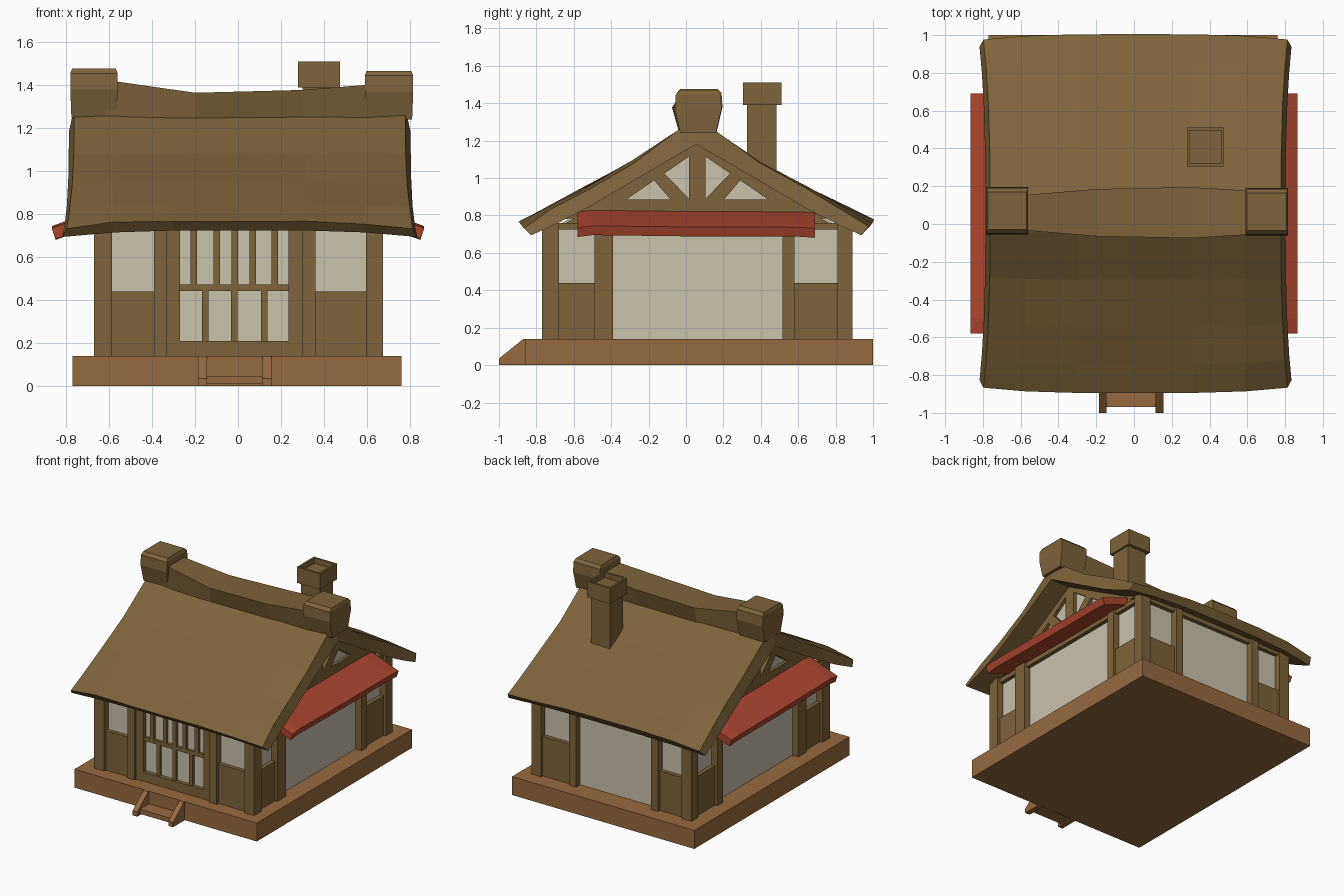
import bpy, bmesh, random

random.seed(4)
default = bpy.data.objects.get("Cube")
if default:
    bpy.data.objects.remove(default, do_unlink=True)


def material(name, colour):
    mat = bpy.data.materials.new(name)
    mat.use_nodes = True
    mat.diffuse_color = (*colour, 1)
    mat.node_tree.nodes["Principled BSDF"].inputs["Base Color"].default_value = (*colour, 1)
    return mat


brown = material("thatch_and_timber_brown", (0.205, 0.127, 0.044))
wood = material("deck_wood", (0.305, 0.147, 0.05))
red = material("awning_red", (0.41, 0.06, 0.027))
plaster = material("pale_plaster", (0.59, 0.54, 0.42))


def finish(name, bm, mat):
    bmesh.ops.recalc_face_normals(bm, faces=bm.faces)
    mesh = bpy.data.meshes.new(name)
    bm.to_mesh(mesh)
    bm.free()
    mesh.materials.append(mat)
    obj = bpy.data.objects.new(name, mesh)
    bpy.context.collection.objects.link(obj)
    return obj


def loft(bm, sections, cap=True):
    """Join equal closed loops of points into a skin."""
    rings = [[bm.verts.new(p) for p in loop] for loop in sections]
    count = len(rings[0])
    for a, b in zip(rings, rings[1:]):
        for i in range(count):
            j = (i + 1) % count
            bm.faces.new((a[i], a[j], b[j], b[i]))
    if cap:
        bm.faces.new(rings[0])
        bm.faces.new(rings[-1])
    return rings


def add_box(bm, x, y, z):
    loft(bm, [[(x[0], y[0], h), (x[1], y[0], h), (x[1], y[1], h), (x[0], y[1], h)] for h in z])


def boxes(name, mat, parts):
    bm = bmesh.new()
    for part in parts:
        add_box(bm, *part)
    return finish(name, bm, mat)


def prisms(name, mat, x0, x1, outlines):
    """Extrude y-z outlines along x."""
    bm = bmesh.new()
    for outline in outlines:
        loft(bm, [[(x, y, z) for y, z in outline] for x in (x0, x1)])
    return finish(name, bm, mat)


MID = 0.06              # y of the ridge line
FLOOR, TOP = 0.14, 0.76
WEST, EAST, SOUTH, NORTH = -0.67, 0.675, -0.77, 0.89

# Deck and front steps
boxes("deck", wood, [((-0.77, 0.76), (-0.86, 1.0), (0, FLOOR))])
boxes("step_tread", wood, [((-0.15, 0.12), (-0.97, -0.85), (0.01, 0.045))])
for side, x in (("right", -0.185), ("left", 0.115)):
    prisms("step_stringer_" + side, wood, x, x + 0.04,
           [[(-1, 0), (-0.855, 0), (-0.855, FLOOR), (-0.87, FLOOR), (-1, 0.035)]])

# Plaster core
boxes("plaster_walls", plaster,
      [((WEST + 0.05, EAST - 0.05), (SOUTH + 0.05, NORTH - 0.05), (FLOOR, TOP))])

# Corner posts
boxes("corner_posts", brown,
      [(x, y, (FLOOR, TOP)) for x in ((WEST, WEST + 0.085), (EAST - 0.08, EAST))
       for y in ((SOUTH, SOUTH + 0.09), (NORTH - 0.08, NORTH))])


def facade_part(axis, plane, sign, u, depth, z):
    """Box on a wall: u runs along the wall, depth is measured inward."""
    across = tuple(sorted((plane - sign * depth, plane - sign * 0.08)))
    return (u, across, z) if axis == "x" else (across, u, z)


# Timber framing on each wall: inner posts, panels under windows, top beam
walls = {
    "front": ("x", SOUTH, -1, WEST, EAST, (-0.39, -0.33), (0.30, 0.36)),
    "back": ("x", NORTH, 1, WEST, EAST, (-0.39, -0.33), (0.30, 0.36)),
    "left": ("y", EAST, 1, SOUTH, NORTH, (-0.49, -0.39), (0.515, 0.58)),
    "right": ("y", WEST, -1, SOUTH, NORTH, (-0.49, -0.39), (0.515, 0.58)),
}
for name, (axis, plane, sign, start, end, post_a, post_b) in walls.items():
    where = (axis, plane, sign)
    boxes(name + "_inner_posts", brown,
          [facade_part(*where, post, 0, (FLOOR, TOP)) for post in (post_a, post_b)])
    bays = ((start + 0.05, post_a[0]), (post_b[1], end - 0.05))
    boxes(name + "_window_aprons", brown,
          [facade_part(*where, bay, 0.02, (FLOOR, 0.44)) for bay in bays])
    boxes(name + "_top_beam", brown,
          [facade_part(*where, (start + 0.05, end - 0.05), 0.02, (0.725, TOP))])

# Front door lattice
front = ("x", SOUTH, -1)
boxes("door_frame", brown,
      [facade_part(*front, u, 0.02, (FLOOR, TOP)) for u in ((-0.34, -0.27), (0.235, 0.31))]
      + [facade_part(*front, (-0.3, 0.27), 0.02, (FLOOR, 0.21))])
lattice = [facade_part(*front, (-0.28, 0.24), 0.03, (0.443, 0.472))]
for centres, z in (((-0.153, -0.018, 0.122), (0.2, 0.45)),
                   ((-0.205, -0.098, -0.016, 0.068, 0.17), (0.46, TOP))):
    lattice += [facade_part(*front, (c - 0.015, c + 0.015), 0.03, z) for c in centres]
boxes("door_lattice", brown, lattice)

# Gables: plaster infill with king post, struts, rafters and tie beam
prisms("gable_plaster", plaster, WEST + 0.06, EAST - 0.06,
       [[(MID - 0.74, 0.75), (MID + 0.74, 0.75), (MID, 1.19)]])
timbers = [[(MID - 0.045, 0.8), (MID + 0.045, 0.8), (MID + 0.045, 1.15), (MID - 0.045, 1.15)],
           [(MID - 0.72, 0.75), (MID + 0.72, 0.75), (MID + 0.49, 0.885), (MID - 0.49, 0.885)]]
for s in (-1, 1):
    timbers.append([(MID + s * d, z) for d, z in
                    ((0, 1.19), (0.72, 0.78), (0.5, 0.8), (0.38, 0.885), (0, 1.145))])
    timbers.append([(MID + s * d, z) for d, z in
                    ((0.04, 0.885), (0.06, 0.87), (0.13, 0.87), (0.24, 1.0), (0.19, 1.04))])
for side, x0, x1 in (("left", EAST - 0.08, EAST - 0.035), ("right", WEST + 0.035, WEST + 0.08)):
    prisms("gable_timbers_" + side, brown, x0, x1, timbers)

# Thatched roof: sagging slab with flared, drooping corners
upper = [(0, 1.3), (0.1, 1.25), (0.35, 1.085), (0.6, 0.95), (0.8, 0.85), (0.95, 0.772)]
under = [(0, 1.18), (0.1, 1.125), (0.35, 0.985), (0.6, 0.85), (0.77, 0.775), (0.91, 0.725)]


def roof_loop(t):
    loop = []
    for half, is_under in ((upper, False), (under, True)):
        line = [(-d, z) for d, z in half[:0:-1]] + half
        for d, z in (reversed(line) if is_under else line):
            out = abs(d) / 0.95
            reach = 0.77 + abs(t) ** 6 * (0.035 * out ** 3 + 0.025 * is_under)
            wobble = random.uniform(-0.008, 0.008) * (not is_under)
            loop.append((0.008 + t * reach, MID - 0.005 + d * (1 - 0.03 * t ** 4),
                         z - 0.035 * t ** 4 * out ** 3 + wobble))
    return loop


bm = bmesh.new()
rings = loft(bm, [roof_loop(t) for t in (-1, -0.75, -0.4, 0, 0.4, 0.75, 1)], cap=False)
for ring in (rings[0], rings[-1]):
    n = len(ring)
    for i in range(n // 2 - 1):
        bm.faces.new((ring[i], ring[i + 1], ring[n - 2 - i], ring[n - 1 - i]))
finish("thatched_roof", bm, brown)

# Ridge roll and its end blocks
bm = bmesh.new()
loft(bm, [[(x, MID - 0.09, 1.22), (x, MID - w, top), (x, MID + w, top), (x, MID + 0.09, 1.22)]
          for x, w, top in ((-0.62, 0.09, 1.425), (-0.2, 0.125, 1.365),
                            (0.3, 0.135, 1.378), (0.64, 0.115, 1.405))])
finish("ridge_roll", bm, brown)
for side, x0, x1, y, lift in (("right", -0.78, -0.56, 0.07, 0.01), ("left", 0.59, 0.815, 0.065, 0)):
    bm = bmesh.new()
    loft(bm, [[(x0 + e, y - w, z + lift), (x1 - e, y - w, z + lift),
               (x1 - e, y + w, z + lift), (x0 + e, y + w, z + lift)]
              for w, z, e in ((0.095, 1.24, 0.005), (0.125, 1.37, 0), (0.12, 1.445, 0),
                              (0.1, 1.467, 0.008))])
    finish("ridge_end_" + side, bm, brown)

# Chimney with a hollow cap
boxes("chimney_stack", brown, [((0.3, 0.46), (0.325, 0.485), (0.95, 1.4))])
bm = bmesh.new()
add_box(bm, (0.28, 0.475), (0.305, 0.51), (1.39, 1.51))
bmesh.ops.recalc_face_normals(bm, faces=bm.faces)
top_face = max(bm.faces, key=lambda f: f.calc_center_median().z)
bmesh.ops.inset_individual(bm, faces=[top_face], thickness=0.02)
rim = bmesh.ops.extrude_discrete_faces(bm, faces=[top_face])["faces"][0]
for v in rim.verts:
    v.co.z -= 0.04
bmesh.ops.remove_doubles(bm, verts=bm.verts, dist=0.0001)
finish("chimney_cap", bm, brown)

# Red side awnings with slightly uneven edges
for side, s in (("left", 1), ("right", -1)):
    bm = bmesh.new()
    loft(bm, [[(s * x, y, z + dz) for x, z in
               ((0.62, 0.825), (0.865, 0.735), (0.848, 0.685), (0.62, 0.765))]
              for y, dz in ((-0.58, 0), (-0.5, 0.01), (0.05, 0.003), (0.6, 0.002), (0.69, -0.004))])
    finish("awning_" + side, bm, red)
